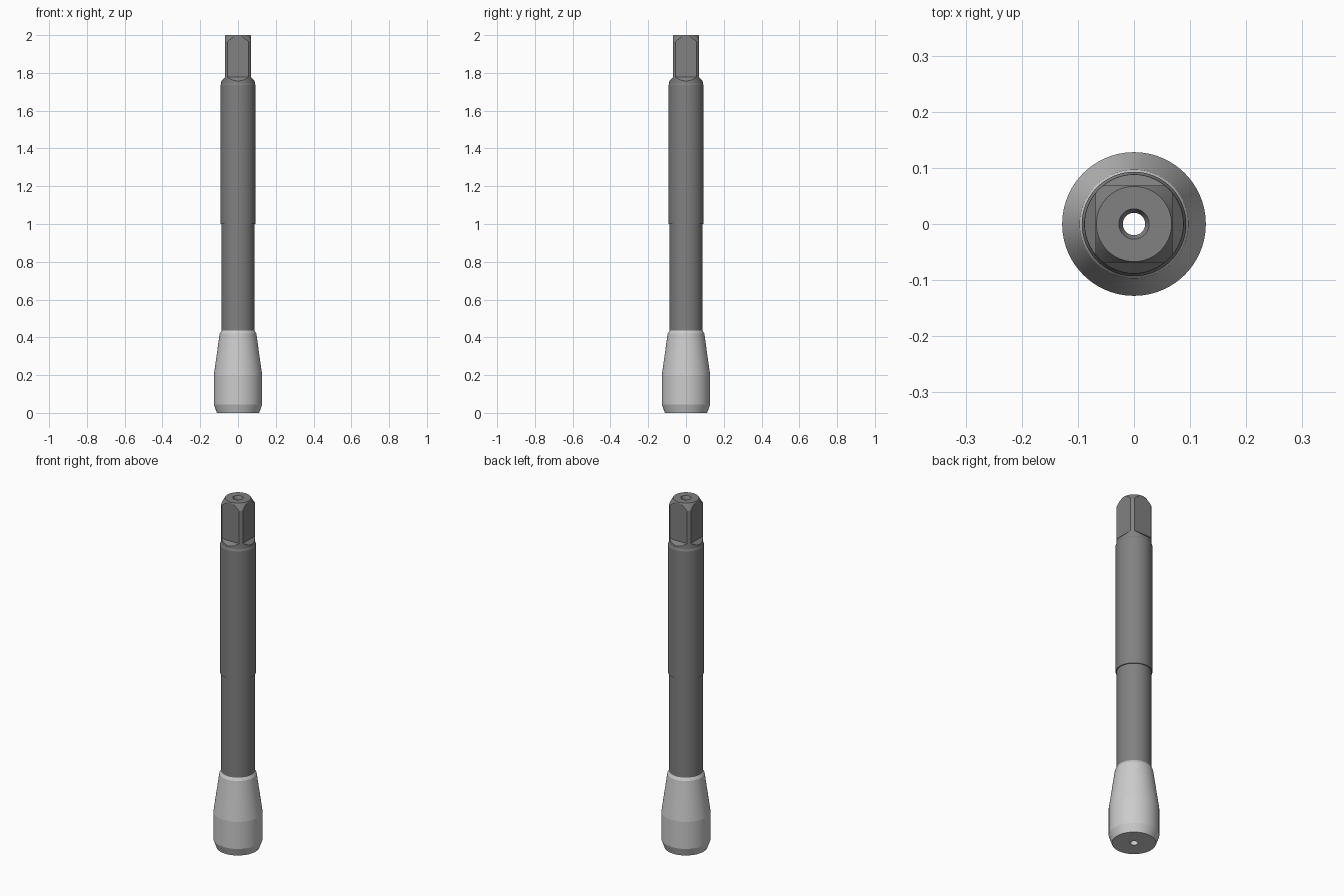
import bpy, bmesh, math
from mathutils import Matrix

if "Cube" in bpy.data.objects:
    bpy.data.objects.remove(bpy.data.objects["Cube"])

SIDES = 96


def grey(name, v):
    m = bpy.data.materials.new(name)
    m.diffuse_color = (v, v, v, 1)
    m.use_nodes = True
    m.node_tree.nodes["Principled BSDF"].inputs["Base Color"].default_value = m.diffuse_color
    return m


def make_object(name, bm):
    bmesh.ops.recalc_face_normals(bm, faces=bm.faces)
    me = bpy.data.meshes.new(name)
    bm.to_mesh(me)
    bm.free()
    ob = bpy.data.objects.new(name, me)
    bpy.context.collection.objects.link(ob)
    return ob


def lathe(name, profile):
    """Revolve a closed (radius, z) loop around the z axis."""
    bm = bmesh.new()
    rings = [[bm.verts.new((r * math.cos(2 * math.pi * i / SIDES),
                            r * math.sin(2 * math.pi * i / SIDES), z))
              for i in range(SIDES)] for r, z in profile]
    for a, b in zip(rings, rings[1:] + rings[:1]):
        for i in range(SIDES):
            j = (i + 1) % SIDES
            bm.faces.new((a[i], a[j], b[j], b[i]))
    return make_object(name, bm)


def flat_cutter(index):
    """Wedge that mills one drive flat with a 45 degree run-out."""
    f, out, z = 0.069, 0.2, 1.777
    section = [(f, z), (f, 2.1), (out, 2.1), (out, z - (out - f))]
    bm = bmesh.new()
    ends = [[bm.verts.new((x, -y, h)) for y, h in section] for x in (-0.3, 0.3)]
    bm.faces.new(ends[0])
    bm.faces.new(ends[1])
    for i in range(4):
        j = (i + 1) % 4
        bm.faces.new((ends[0][i], ends[0][j], ends[1][j], ends[1][i]))
    bm.transform(Matrix.Rotation(index * math.pi / 2, 4, 'Z'))
    ob = make_object("flat_cutter", bm)
    ob.hide_render = True
    return ob


def smooth(ob, mat):
    ob.data.materials.clear()
    ob.data.materials.append(mat)
    bpy.ops.object.select_all(action='DESELECT')
    ob.select_set(True)
    bpy.context.view_layer.objects.active = ob
    bpy.ops.object.shade_smooth_by_angle(angle=math.radians(7))


# Stepped shank with a through bore
shank = lathe("shank", [
    (0.020, 0.42), (0.088, 0.42), (0.088, 1.0), (0.093, 1.0),
    (0.093, 1.735), (0.089, 1.745), (0.088, 1.765), (0.088, 1.965),
    (0.067, 2.0), (0.027, 2.0), (0.020, 1.985)])

# Square drive: four milled flats
bpy.context.view_layer.objects.active = shank
for k in range(4):
    cutter = flat_cutter(k)
    mod = shank.modifiers.new("flat", 'BOOLEAN')
    mod.operation = 'DIFFERENCE'
    mod.solver = 'EXACT'
    mod.object = cutter
    bpy.ops.object.modifier_apply(modifier=mod.name)
    bpy.data.objects.remove(cutter)
smooth(shank, grey("dark_steel", 0.22))

# Tapered head at the base
head = lathe("cutting_head", [
    (0.020, 0.0), (0.112, 0.0), (0.128, 0.045), (0.128, 0.2),
    (0.097, 0.42), (0.088, 0.435), (0.087, 0.42), (0.020, 0.42)])
smooth(head, grey("light_steel", 0.6))
